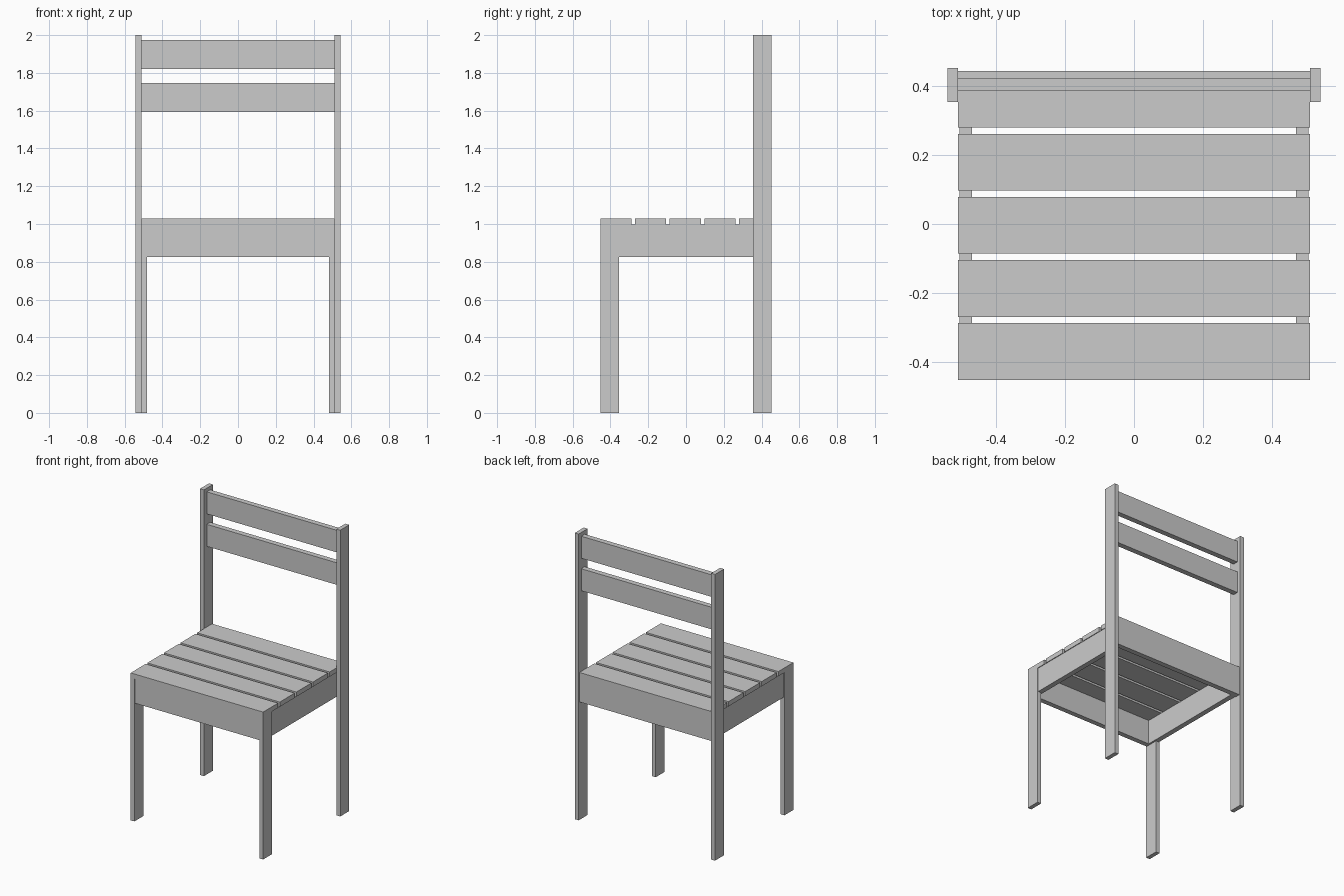
import bpy

if "Cube" in bpy.data.objects:
    bpy.data.objects.remove(bpy.data.objects["Cube"])


def box(name, x, y, z):
    """Plank spanning the given (min, max) range on each axis."""
    spans = (x, y, z)
    bpy.ops.mesh.primitive_cube_add(size=1, location=[(a + b) / 2 for a, b in spans])
    ob = bpy.context.object
    ob.name = name
    ob.scale = [b - a for a, b in spans]
    bpy.ops.object.transform_apply(location=True, rotation=False, scale=True)
    return ob


def mirrored_box(name, x, y, z):
    """Plank on the right with a mirrored copy on the left."""
    ob = box(name, x, y, z)
    bpy.context.scene.cursor.location = (0, 0, 0)
    bpy.ops.object.origin_set(type='ORIGIN_CURSOR')
    ob.modifiers.new("Mirror", 'MIRROR').use_axis[0] = True
    return ob


HALF = 0.512               # half width between the back posts
SEAT_TOP, SEAT_BOTTOM = 1.03, 0.997
APRON_Z = (0.824, SEAT_BOTTOM)

# Legs and tall back posts
mirrored_box("front_leg", (0.483, HALF), (-0.4535, -0.355), (0, SEAT_BOTTOM))
mirrored_box("back_post", (HALF, 0.542), (0.355, 0.4535), (0, 2))

# Apron frame under the seat
mirrored_box("side_apron", (0.471, 0.507), (-0.414, 0.409), APRON_Z)
box("front_apron", (-0.507, 0.507), (-0.449, -0.414), APRON_Z)
box("back_apron", (-HALF, HALF), (0.409, 0.4455), APRON_Z)

# Five seat slats with narrow gaps
for i in range(5):
    y = -0.4535 + i * 0.1835
    box(f"seat_slat_{i + 1}", (-HALF, HALF), (y, y + 0.165), (SEAT_BOTTOM, SEAT_TOP))

# Two backrest slats
for i, z in enumerate((1.593, 1.82)):
    box(f"back_slat_{i + 1}", (-HALF, HALF), (0.387, 0.425), (z, z + 0.154))
